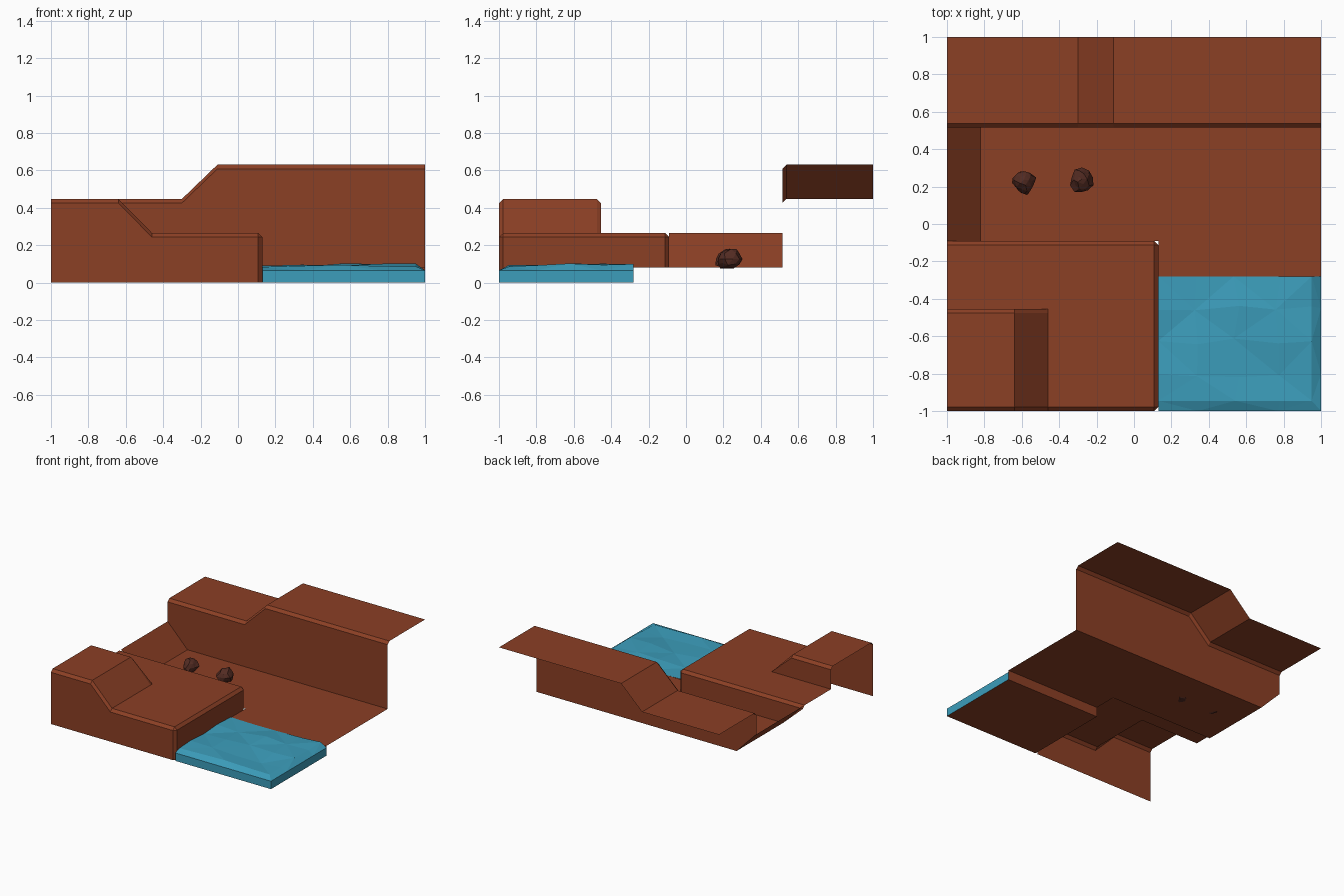
import bpy, bmesh, math, random
from mathutils import Vector

if "Cube" in bpy.data.objects:
    bpy.data.objects.remove(bpy.data.objects["Cube"])

random.seed(4)


def material(name, rgb):
    m = bpy.data.materials.new(name)
    m.diffuse_color = (*rgb, 1)
    m.use_nodes = True
    m.node_tree.nodes["Principled BSDF"].inputs["Base Color"].default_value = m.diffuse_color
    return m


EARTH = material("red_earth", (0.26, 0.050, 0.018))
WATER = material("blue_water", (0.045, 0.34, 0.50))
STONE = material("dark_stone", (0.085, 0.024, 0.016))


def sheet(name, rows, mat, zigzag=False):
    """Skin a grid of points; coincident points merge, faces point upward."""
    verts, index, faces = [], {}, []

    def vid(p):
        key = tuple(round(c, 4) for c in p)
        if key not in index:
            index[key] = len(verts)
            verts.append(key)
        return index[key]

    for j in range(len(rows) - 1):
        for i in range(len(rows[0]) - 1):
            q = [rows[j][i], rows[j][i + 1], rows[j + 1][i + 1], rows[j + 1][i]]
            q = [vid(p) for p in q]
            if zigzag:
                if (i + j) % 2:
                    q = q[1:] + q[:1]
                polys = [q[:3], [q[0], q[2], q[3]]]
            else:
                polys = [list(dict.fromkeys(q))]
            faces += [f for f in polys if len(set(f)) > 2]
    me = bpy.data.meshes.new(name)
    me.from_pydata(verts, [], faces)
    if sum(p.normal.z * p.area for p in me.polygons) < 0:
        me.flip_normals()
    me.materials.append(mat)
    ob = bpy.data.objects.new(name, me)
    bpy.context.collection.objects.link(ob)
    return ob


FLOOR, MID, LOW, HIGH, C = 0.08, 0.265, 0.447, 0.63, 0.022

# back cliff: stepped ledge with chamfered lip and a wall down to the floor
path = [(-1, LOW, MID), (-0.82, LOW, FLOOR), (-0.3, LOW, FLOOR),
        (-0.11, HIGH, FLOOR), (1, HIGH, FLOOR)]
sheet("back_cliff", [
    [(x, 1, z) for x, z, b in path],
    [(x, 0.515 + C, z) for x, z, b in path],
    [(x, 0.515, z - C) for x, z, b in path],
    [(x, 0.515, b) for x, z, b in path]], EARTH)

# valley floor with a ramp on the left
sheet("valley_floor", [[(-1, y, MID), (-0.82, y, FLOOR), (0.13, y, FLOOR)]
                       for y in (0.515, -0.09)], EARTH)

# shore: floor, bank step and pond bed
sheet("shore_and_pond_bed", [[(x, y, z) for x in (0.13, 1)] for y, z in
      ((0.515, FLOOR), (-0.09, FLOOR), (-0.28, FLOOR), (-0.28, 0), (-1, 0))], EARTH)

# front platform: two levels joined by a slope, chamfered on its open edges
path = [(-1, LOW, MID - C), (-0.82, LOW, FLOOR), (-0.64, LOW, FLOOR),
        (-0.46, MID, FLOOR), (0.108, MID, FLOOR)]
stations = [  # y, height rule, ground level beside it
    (-1, lambda z, b: 0, 0),
    (-1, lambda z, b: z - C, 0),
    (-1 + C, lambda z, b: z, 0),
    (-0.477, lambda z, b: z, 0),
    (-0.455, lambda z, b: max(z - C, MID), 0),
    (-0.455, lambda z, b: MID, 0),
    (-0.28, lambda z, b: MID, 0),
    (-0.28, lambda z, b: MID, FLOOR),
    (-0.09 - C, lambda z, b: MID, FLOOR),
    (-0.09, lambda z, b: MID - C, FLOOR),
    (-0.09, lambda z, b: b, FLOOR)]
rows = []
for y, height, ground in stations:
    row = [(x, y, height(z, b)) for x, z, b in path]
    side_y = min(max(y, -1 + C), -0.09 - C)
    row.append((0.13, side_y, min(row[-1][2], MID - C)))
    row.append((0.13, side_y, ground))
    rows.append(row)
sheet("front_platform", rows, EARTH)

# pond: rippled low-poly surface rounding over at the two outer sides
xs = [0.13, 0.34, 0.55, 0.77, 0.95, 1, 1]
ys = [-0.28, -0.45, -0.63, -0.8, -0.945, -1, -1]
rows = []
for j, y in enumerate(ys):
    row = []
    for i, x in enumerate(xs):
        z = 0.091 + random.uniform(-0.013, 0.013)
        jx = random.uniform(-0.02, 0.02) if 0 < i < 4 and j < 5 else 0
        jy = random.uniform(-0.02, 0.02) if 0 < j < 4 and i < 5 else 0
        if i >= 5 or j >= 5:
            z, jx, jy = 0.065, 0, 0
        if i == 6 or j == 6:
            z = 0
        row.append((x + jx, y + jy, z))
    rows.append(row)
sheet("pond_water", rows, WATER, zigzag=True)

# two rough boulders
for k, (x, y) in enumerate(((-0.588, 0.225), (-0.278, 0.23))):
    bm = bmesh.new()
    bmesh.ops.create_icosphere(bm, subdivisions=2, radius=1)
    for v in bm.verts:
        v.co *= random.uniform(0.82, 1.1)
        top = 1 - 0.25 * max(v.co.z, 0)
        v.co = Vector((v.co.x * 0.063 * top, v.co.y * 0.069 * top + 0.012 * v.co.z,
                       max(v.co.z * 0.058, -0.05)))
    me = bpy.data.meshes.new(f"boulder_{k + 1}")
    bm.to_mesh(me)
    bm.free()
    me.materials.append(STONE)
    ob = bpy.data.objects.new(me.name, me)
    ob.location = (x, y, 0.126)
    bpy.context.collection.objects.link(ob)
